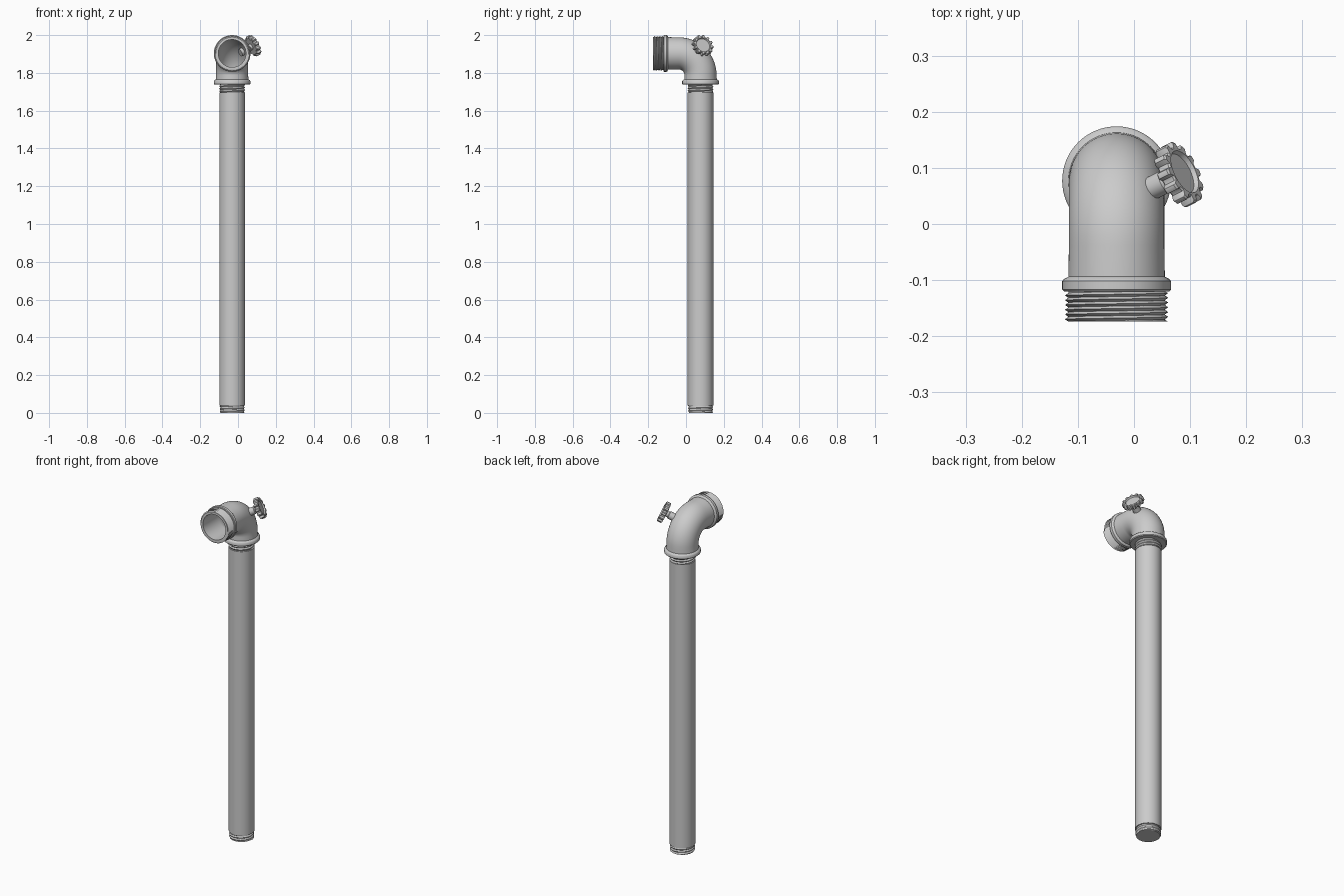
import bpy, bmesh, math
from mathutils import Vector, Matrix

if "Cube" in bpy.data.objects:
    bpy.data.objects.remove(bpy.data.objects["Cube"])

metal = bpy.data.materials.new("grey_metal")
metal.diffuse_color = (0.6, 0.6, 0.6, 1)
metal.use_nodes = True
metal.node_tree.nodes["Principled BSDF"].inputs["Base Color"].default_value = metal.diffuse_color
CX, CY, AXIS_Z = -0.031, 0.077, 1.903      # riser axis and outlet height
TAU = 2 * math.pi


def finish(name, bm, angle=35):
    bmesh.ops.remove_doubles(bm, verts=bm.verts, dist=1e-5)
    bmesh.ops.recalc_face_normals(bm, faces=bm.faces)
    mesh = bpy.data.meshes.new(name)
    bm.to_mesh(mesh)
    bm.free()
    mesh.materials.append(metal)
    obj = bpy.data.objects.new(name, mesh)
    bpy.context.collection.objects.link(obj)
    bpy.context.view_layer.objects.active = obj
    obj.select_set(True)
    bpy.ops.object.shade_smooth_by_angle(angle=math.radians(angle))
    obj.select_set(False)
    return obj


def sweep(name, rings, n=64, caps=True):
    """Skin rings given as (centre, u axis, v axis, radius or radius function)."""
    bm = bmesh.new()
    loops = []
    for c, u, v, r in rings:
        f = r if callable(r) else (lambda a, r=r: r)
        loops.append([bm.verts.new(c + f(a) * (u * math.cos(a) + v * math.sin(a)))
                      for a in (TAU * i / n for i in range(n))])
    for a, b in zip(loops, loops[1:]):
        for i in range(n):
            j = (i + 1) % n
            bm.faces.new((a[i], a[j], b[j], b[i]))
    if caps:
        bm.faces.new(loops[0])
        bm.faces.new(loops[-1])
    return finish(name, bm)


def lathe(name, origin, axis, profile, n=64):
    """Revolve (distance along axis, radius) pairs about any axis."""
    axis = Vector(axis).normalized()
    u = axis.orthogonal().normalized()
    v = axis.cross(u)
    return sweep(name, [(Vector(origin) + axis * t, u, v, r) for t, r in profile], n)


def thread(name, origin, axis, length, pitch, r_in, r_out, n=48):
    """Helical ridge clipped to a straight length."""
    q = Vector(axis).to_track_quat('Z', 'Y')
    bm = bmesh.new()
    rows = 2 * int(length / pitch + 3)
    grid = {}
    for k in range(rows + 2):
        for i in range(n):
            a = TAU * i / n
            z = min(max(pitch * (k / 2 - 1 + i / n), 0), length)
            r = r_out if k % 2 else r_in
            if z in (0, length):
                r = r_in
            grid[k, i] = bm.verts.new(Vector(origin) + q @ Vector((r * math.cos(a), r * math.sin(a), z)))
    for k in range(rows - 1):
        for i in range(n):
            # the last column joins the first one a full turn higher
            j, s = (i + 1, 0) if i < n - 1 else (0, 2)
            quad = [grid[k, i], grid[k + s, j], grid[k + 1 + s, j], grid[k + 1, i]]
            if len({tuple(round(x, 6) for x in v.co) for v in quad}) > 2:
                bm.faces.new(quad)
    bmesh.ops.delete(bm, geom=[v for v in bm.verts if not v.link_faces], context='VERTS')
    return finish(name, bm, 20)


# Riser pipe, with narrower cores under the threaded ends
lathe("riser_pipe", (CX, CY, 0), (0, 0, 1),
      [(0, 0.062), (0.04, 0.062), (0.04, 0.068), (1.695, 0.068), (1.695, 0.062), (1.745, 0.062)])
thread("bottom_thread", (CX, CY, 0), (0, 0, 1), 0.04, 0.014, 0.0615, 0.066)
thread("top_thread", (CX, CY, 1.695), (0, 0, 1), 0.045, 0.014, 0.063, 0.0685)

# Hollow elbow: straight rise, quarter bend, straight outlet
BEND = 0.115
Z0, Y1 = 1.738, -0.174
rise = AXIS_Z - BEND - Z0
arc = BEND * math.pi / 2
total = rise + arc + (CY - BEND - Y1)


def elbow_ring(s, r):
    x = Vector((1, 0, 0))
    t = min(max((s - rise) / BEND, 0), math.pi / 2)
    d = Vector((0, -math.sin(t), math.cos(t)))
    c = Vector((CX, CY - BEND * (1 - math.cos(t)), Z0 + rise + BEND * math.sin(t)))
    c += d * (s - rise if s < rise else max(s - rise - arc, 0))
    return c, x, d.cross(x), r


bend_steps = [rise + arc * i / 16 for i in range(17)]
flange = [(0, 0.066), (0, 0.093), (0.004, 0.097), (0.018, 0.097), (0.023, 0.094), (0.028, 0.086)]
collar = [(total - 0.08, 0.086), (total - 0.076, 0.094), (total - 0.072, 0.097),
          (total - 0.057, 0.097), (total - 0.054, 0.094), (total - 0.054, 0.086),
          (total, 0.086), (total, 0.073)]
outer = flange + [(s, 0.085) for s in bend_steps] + collar
inner = [(s, 0.073) for s in reversed(bend_steps)] + [(0.004, 0.073)]
sweep("elbow", [elbow_ring(s, r) for s, r in outer + inner])
thread("outlet_thread", (CX, Y1, AXIS_Z), (0, 1, 0), 0.054, 0.0085, 0.086, 0.092)

# Valve stem and toothed hand wheel with a dished face
axis = Vector((0.80, 0.40, 0.44)).normalized()
hub = Vector((0.080, 0.088, 1.944))
lathe("valve_stem", hub, axis, [(-0.085, 0.021), (-0.03, 0.021), (-0.026, 0.017), (0, 0.017)], 32)


def gear(scale):
    def radius(a):
        wave = math.sin(12 * a)
        return scale * (0.0535 + 0.0055 * max(-1, min(1, 1.8 * wave)))
    return radius


u = axis.orthogonal().normalized()
v = axis.cross(u)
wheel = [(-0.013, 0.030), (-0.013, gear(0.93)), (-0.010, gear(1)), (0.010, gear(1)),
         (0.013, gear(0.94)), (0.013, 0.041), (0.005, 0.038)]
sweep("hand_wheel", [(hub + axis * t, u, v, r) for t, r in wheel], 144)
